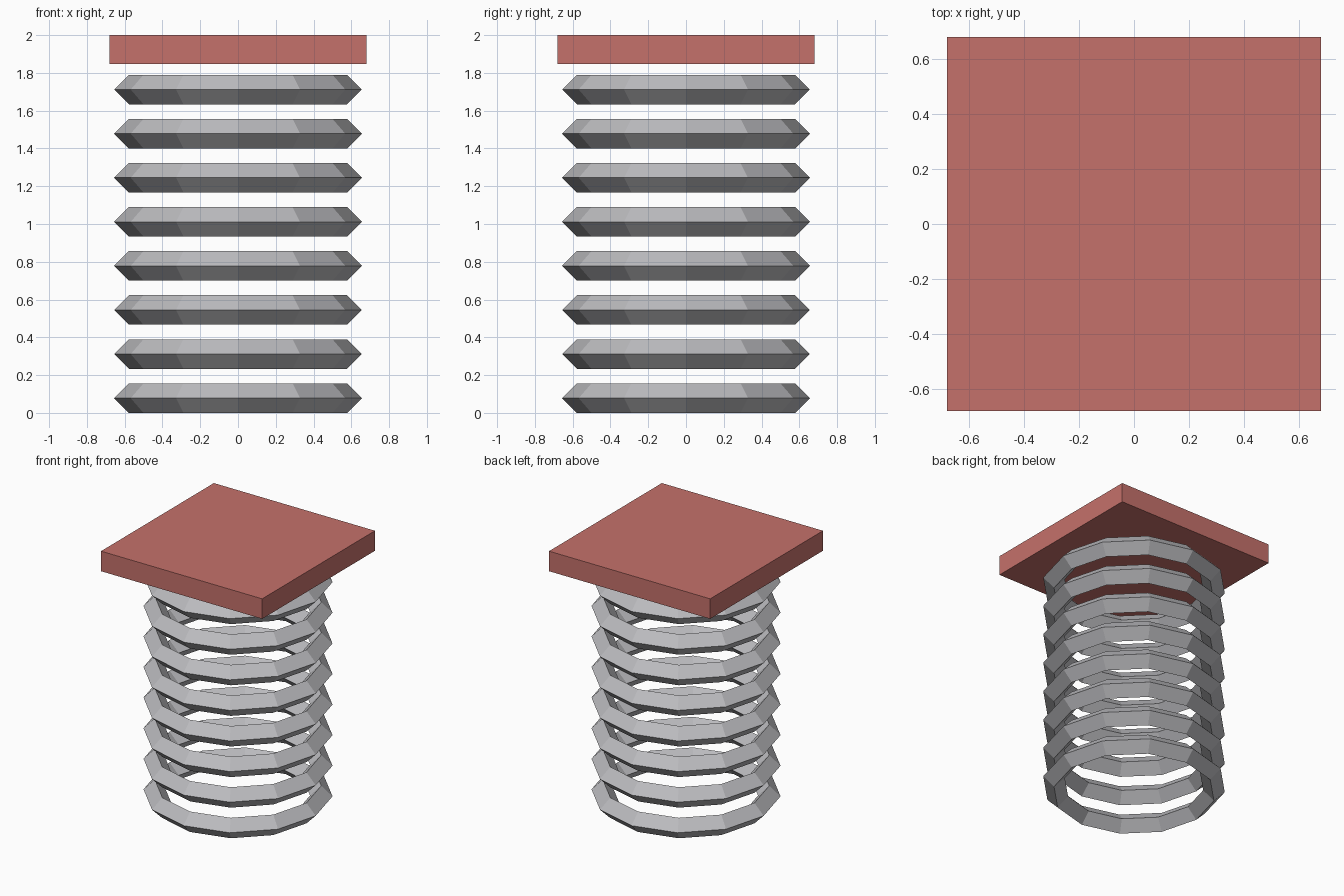
import bpy
import math

if "Cube" in bpy.data.objects:
    bpy.data.objects.remove(bpy.data.objects["Cube"])


def material(name, rgb):
    m = bpy.data.materials.new(name)
    m.diffuse_color = (*rgb, 1.0)
    m.use_nodes = True
    m.node_tree.nodes["Principled BSDF"].inputs["Base Color"].default_value = m.diffuse_color
    return m


steel = material("steel grey", (0.50, 0.50, 0.52))
red = material("soft red", (0.56, 0.165, 0.147))

# Spring coils: twelve-sided rings with a diamond cross-section
RINGS, TUBE, RADIUS = 8, 0.078, 0.578
for i in range(RINGS):
    bpy.ops.mesh.primitive_torus_add(
        major_segments=12, minor_segments=4,
        major_radius=RADIUS, minor_radius=TUBE,
        location=(0, 0, TUBE + i * 0.2334))
    ring = bpy.context.object
    ring.name = f"spring_ring_{i + 1}"
    ring.data.materials.append(steel)

# Square plate floating above the spring
bpy.ops.mesh.primitive_cube_add(size=1, location=(0, 0, 1.9235))
plate = bpy.context.object
plate.name = "top_plate"
plate.scale = (1.36, 1.36, 0.153)
plate.data.materials.append(red)
